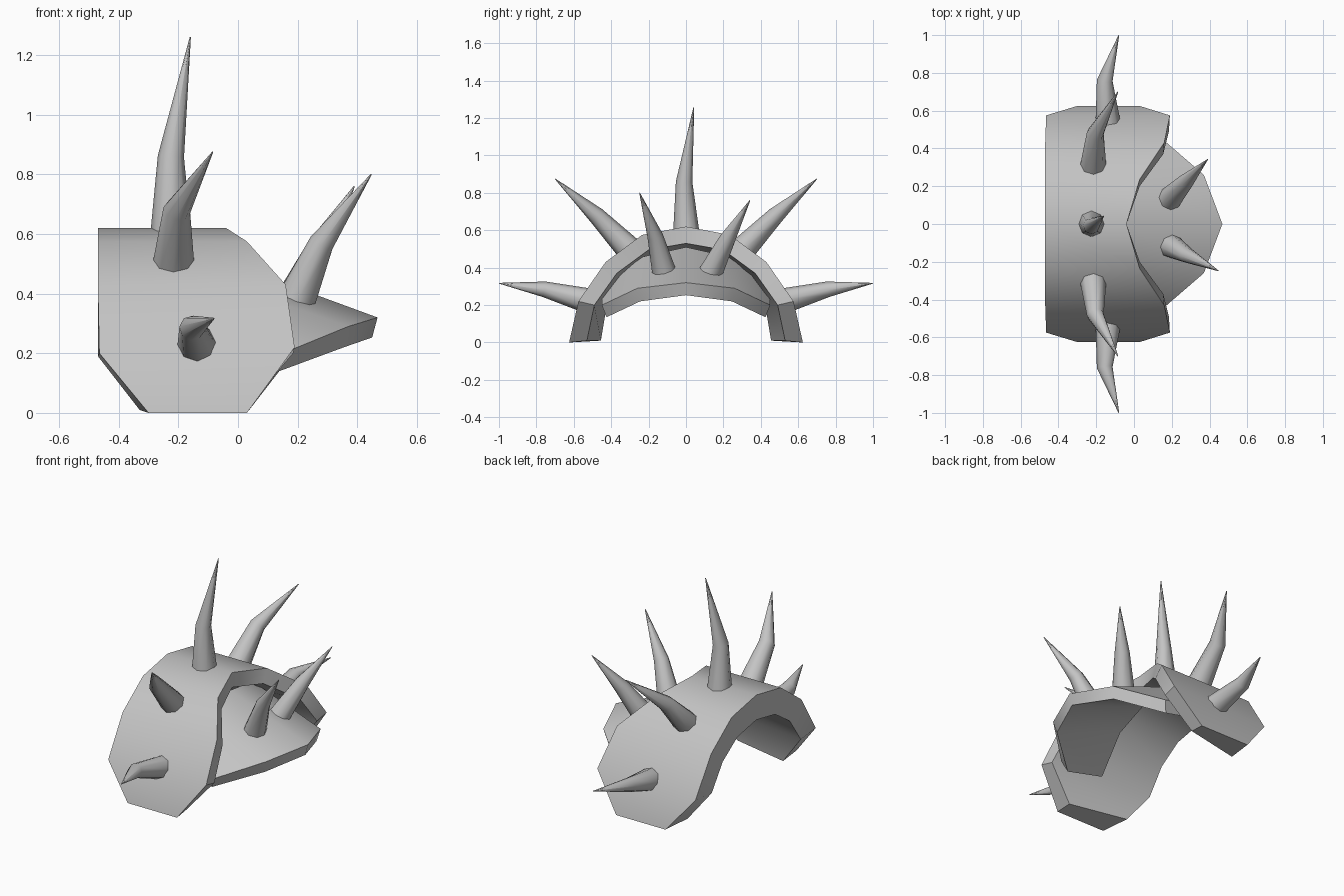
import bpy, bmesh
from mathutils import Vector
from math import radians, cos, sin, tau

if "Cube" in bpy.data.objects:
    bpy.data.objects.remove(bpy.data.objects["Cube"])

grey = bpy.data.materials.new("plain_grey")
grey.use_nodes = True
colour = (0.55, 0.55, 0.55, 1)
grey.diffuse_color = colour
grey.node_tree.nodes["Principled BSDF"].inputs["Base Color"].default_value = colour


def finish(name, bm, angle):
    """Turn a bmesh into a smooth object with sharp rims."""
    bmesh.ops.recalc_face_normals(bm, faces=bm.faces)
    mesh = bpy.data.meshes.new(name)
    bm.to_mesh(mesh)
    bm.free()
    mesh.materials.append(grey)
    obj = bpy.data.objects.new(name, mesh)
    bpy.context.collection.objects.link(obj)
    bpy.ops.object.select_all(action='DESELECT')
    obj.select_set(True)
    bpy.context.view_layer.objects.active = obj
    bpy.ops.object.shade_smooth_by_angle(angle=radians(angle))
    return obj


def loft(bm, rings):
    """Join rings of points with quads and cap both ends."""
    rings = [[bm.verts.new(p) for p in ring] for ring in rings]
    for a, b in zip(rings, rings[1:]):
        for i in range(len(a)):
            j = (i + 1) % len(a)
            bm.faces.new((a[i], a[j], b[j], b[i]))
    bm.faces.new(rings[0])
    bm.faces.new(rings[-1])
    return rings


def arched_plate(name, half):
    """Thick arch from half of its cross-sections, apex first, mirrored in y."""
    mirrored = [[(x, -y, z) for x, y, z in s] for s in half[:0:-1]]
    bm = bmesh.new()
    loft(bm, mirrored + half)
    return finish(name, bm, 40)


def spike(name, base, middle, tip, base_radius, middle_radius, sides=8):
    """Bent horn: base ring, narrower middle ring, point."""
    base, middle, tip = Vector(base), Vector(middle), Vector(tip)

    def ring(centre, axis, radius):
        turn = Vector((0, 0, 1)).rotation_difference(axis)
        return [centre + turn @ Vector((radius * cos(tau * i / sides),
                                        radius * sin(tau * i / sides), 0))
                for i in range(sides)]

    first = (middle - base).normalized()
    last = (tip - middle).normalized()
    bm = bmesh.new()
    loft(bm, [ring(base - first * 0.03, first, base_radius),
              ring(middle, first + last, middle_radius),
              ring(tip, last, 0.002)])
    return finish(name, bm, 50)


# Main shell: outer right, outer left, inner left, inner right at each station
arched_plate("shoulder_shell", [
    [(-0.04, 0, 0.62), (-0.47, 0, 0.62), (-0.47, 0, 0.47), (-0.04, 0, 0.53)],
    [(0.03, 0.235, 0.575), (-0.47, 0.235, 0.575), (-0.47, 0.18, 0.435), (0.03, 0.2, 0.495)],
    [(0.16, 0.43, 0.43), (-0.47, 0.43, 0.43), (-0.47, 0.32, 0.34), (0.155, 0.37, 0.37)],
    [(0.19, 0.575, 0.22), (-0.465, 0.575, 0.2), (-0.47, 0.425, 0.19), (0.185, 0.49, 0.2)],
    [(0.03, 0.625, 0), (-0.3, 0.625, 0), (-0.33, 0.455, 0.01), (0.025, 0.53, 0.01)],
])

# Pointed lower plate: top front, top back, bottom back, bottom front
arched_plate("lower_plate", [
    [(0.468, 0, 0.32), (-0.05, 0, 0.51), (-0.06, 0, 0.43), (0.45, 0, 0.253)],
    [(0.37, 0.26, 0.29), (-0.09, 0.27, 0.45), (-0.1, 0.24, 0.385), (0.355, 0.245, 0.22)],
    [(0.15, 0.45, 0.2), (-0.11, 0.45, 0.26), (-0.12, 0.42, 0.19), (0.125, 0.425, 0.135)],
])

# Spikes on the shell
spike("top_spike", (-0.225, 0, 0.62), (-0.225, -0.01, 0.86), (-0.16, 0.042, 1.26), 0.07, 0.044)
for side, label in ((-1, "front"), (1, "back")):
    spike(label + "_upper_spike", (-0.215, side * 0.325, 0.52),
          (-0.205, side * 0.48, 0.68), (-0.085, side * 0.7, 0.875), 0.07, 0.046)
    spike(label + "_side_spike", (-0.14, side * 0.57, 0.235),
          (-0.155, side * 0.76, 0.285), (-0.08, side, 0.317), 0.066, 0.042)

# Spikes on the lower plate
spike("front_plate_spike", (0.21, -0.125, 0.41), (0.28, -0.165, 0.57),
      (0.447, -0.248, 0.8), 0.064, 0.042)
spike("back_plate_spike", (0.2, 0.145, 0.4), (0.275, 0.225, 0.56),
      (0.39, 0.342, 0.76), 0.064, 0.042)
